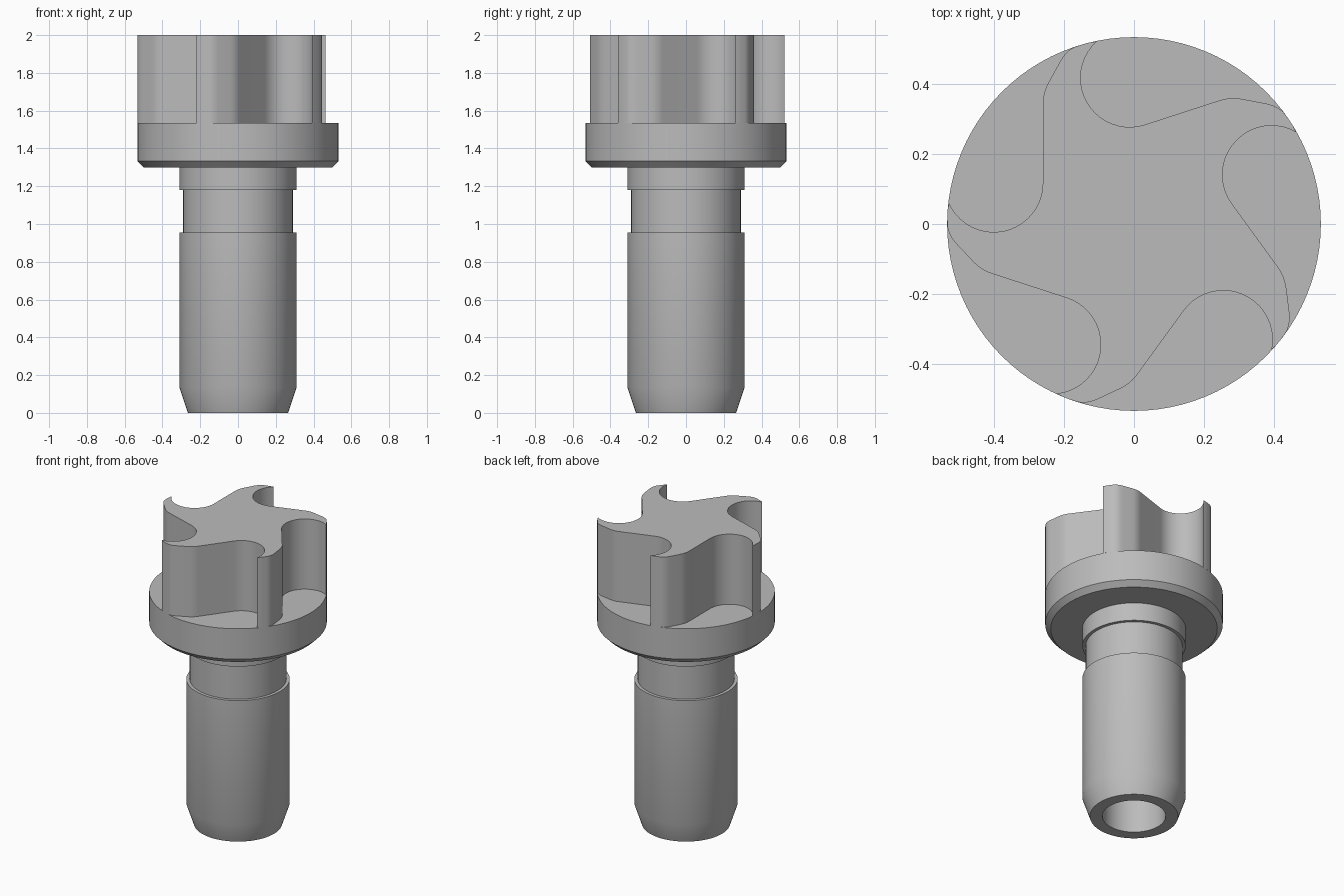
import bpy, bmesh
from math import sin, cos, pi, radians
from mathutils import Vector, Matrix

cube = bpy.data.objects.get("Cube")
if cube:
    bpy.data.objects.remove(cube)

steel = bpy.data.materials.new("grey_steel")
steel.use_nodes = True
grey = (0.5, 0.5, 0.5, 1)
steel.diffuse_color = grey
steel.node_tree.nodes["Principled BSDF"].inputs["Base Color"].default_value = grey

RIM = 0.533
SEATING = 1.535
SEGMENTS = 96


def finish(name, bm):
    bmesh.ops.recalc_face_normals(bm, faces=bm.faces)
    mesh = bpy.data.meshes.new(name)
    bm.to_mesh(mesh)
    bm.free()
    mesh.materials.append(steel)
    obj = bpy.data.objects.new(name, mesh)
    bpy.context.collection.objects.link(obj)
    bpy.ops.object.select_all(action='DESELECT')
    obj.select_set(True)
    bpy.context.view_layer.objects.active = obj
    bpy.ops.object.shade_smooth_by_angle(angle=radians(30))
    return obj


def lathe(name, profile):
    bm = bmesh.new()
    verts = [bm.verts.new((r, 0, z)) for r, z in profile]
    edges = [bm.edges.new(pair) for pair in zip(verts, verts[1:])]
    bmesh.ops.spin(bm, geom=verts + edges, axis=(0, 0, 1), cent=(0, 0, 0),
                   angle=2 * pi, steps=SEGMENTS, use_merge=True)
    bmesh.ops.remove_doubles(bm, verts=bm.verts, dist=1e-5)
    return finish(name, bm)


def arc(center, radius, start, end, steps):
    return [Vector((center[0] + radius * cos(radians(a)), center[1] + radius * sin(radians(a))))
            for a in (start + (end - start) * i / steps for i in range(steps + 1))]


def rounded(a, b, c, steps=6):
    a, b, c = Vector(a), Vector(b), Vector(c)
    return [a * (1 - t) ** 2 + b * 2 * t * (1 - t) + c * t * t
            for t in (i / steps for i in range(steps + 1))]


# Hollow stem with tapered tip, groove, and chamfered flange
lathe("stem_and_flange", [
    (0, 1.25), (0.19, 1.25), (0.19, 0), (0.265, 0), (0.31, 0.135),
    (0.31, 0.955), (0.29, 0.955), (0.29, 1.18), (0.31, 1.18), (0.31, 1.3),
    (0.5, 1.3), (RIM, 1.333), (RIM, SEATING), (0, SEATING)])

# One pocket wall: round bowl, straight flank, rounded shoulder, then the rim tip
pocket = arc((-0.4, 0.117), 0.14, 204, 360, 20)
pocket += rounded((-0.26, 0.34), (-0.26, 0.375), (-0.243, 0.405))
pocket += rounded((-0.21, 0.465), (-0.19, 0.5), (-0.16, 0.508))
tip = arc((0, 0), RIM, 107.5, 101.5, 3)
lobe = pocket + tip[1:-1]

# Five-lobed drive head, the lobe repeated around the axis
bm = bmesh.new()
outline = []
for k in range(5):
    turn = Matrix.Rotation(-k * 2 * pi / 5, 2)
    for p in lobe:
        q = turn @ p
        outline.append(bm.verts.new((q.x, q.y, 2)))
top = bm.faces.new(outline)
rim_edges = list(top.edges)
walls = bmesh.ops.extrude_edge_only(bm, edges=rim_edges)["geom"]
lower = [v for v in walls if isinstance(v, bmesh.types.BMVert)]
bmesh.ops.translate(bm, verts=lower, vec=(0, 0, SEATING - 2))
finish("drive_head", bm)
